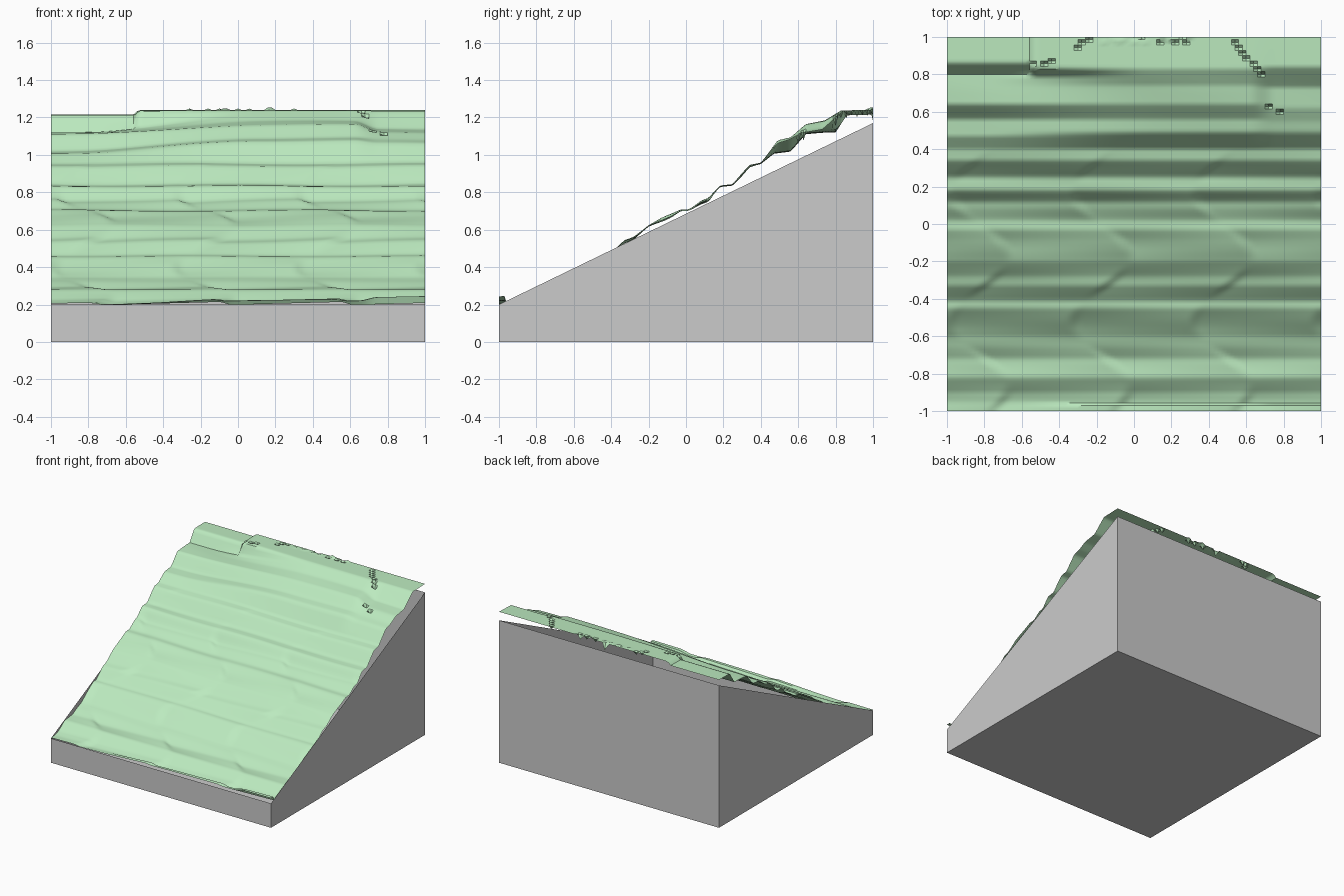
import bpy, bmesh, math, random

if "Cube" in bpy.data.objects:
    bpy.data.objects.remove(bpy.data.objects["Cube"])

random.seed(4)

def add_object(name, bm):
    mesh = bpy.data.meshes.new(name)
    bm.to_mesh(mesh)
    bm.free()
    ob = bpy.data.objects.new(name, mesh)
    bpy.context.collection.objects.link(ob)
    return ob

# Open-topped wedge base: floor and four walls (the terrain closes the top)
bm = bmesh.new()
corners = [(-1, -1, .2), (1, -1, .2), (1, 1, 1.17), (-1, 1, 1.17)]
low = [bm.verts.new((x, y, 0)) for x, y, z in corners]
high = [bm.verts.new(c) for c in corners]
bm.faces.new(low[::-1])
for i in range(4):
    j = (i + 1) % 4
    bm.faces.new((low[i], low[j], high[j], high[i]))
add_object("wedge_base", bm)

# Terrace profiles (y, z): shared lower slope, then left / middle / right tops
LOWER = [(-1, .205), (-.95, .207), (-.9, .225), (-.82, .28), (-.72, .287), (-.66, .32),
         (-.6, .345), (-.55, .38), (-.45, .456), (-.41, .462), (-.33, .535), (-.28, .555),
         (-.2, .62), (-.15, .645), (-.08, .675), (-.03, .702), (.02, .706), (.08, .745),
         (.12, .76), (.18, .832), (.25, .84), (.34, .94), (.4, .955)]
LEFT = LOWER + [(.47, 1.01), (.56, 1.02), (.64, 1.11), (.8, 1.12), (.86, 1.213), (1, 1.215)]
MIDDLE = LOWER + [(.49, 1.075), (.56, 1.09), (.64, 1.16), (.74, 1.18), (.83, 1.238), (1, 1.24)]
RIGHT = LOWER + [(.49, 1.06), (.55, 1.08), (.62, 1.12), (.73, 1.14), (.84, 1.235), (1, 1.24)]

def sample(profile, y):
    for (y0, z0), (y1, z1) in zip(profile, profile[1:]):
        if y <= y1:
            return z0 + (z1 - z0) * (y - y0) / (y1 - y0)
    return profile[-1][1]

def smooth(a, b, v):
    t = min(1, max(0, (v - a) / (b - a)))
    return t * t * (3 - 2 * t)

def height(x, y):
    zl, zm, zr = (sample(p, y) for p in (LEFT, MIDDLE, RIGHT))
    back = smooth(.78, .84, y)
    a = smooth(-.85, .1, x) * (1 - back) + smooth(-.56, -.53, x) * back
    z = zl + (zm - zl) * a
    z += (zr - zm) * smooth(.62, .75, x)
    # staggered blocks on the lower terraces
    saw = ((x + .8 + .15 * math.sin(9 * y)) / .65) % 1
    ramp = saw if saw < .92 else .92 * (1 - (saw - .92) / .08)
    z += .018 * (ramp - .5) * math.sin(15 * y) ** 2 * (1 - smooth(.1, .5, y))
    z += .004 * math.sin(5 * x + 8 * y) * smooth(-.9, -.2, y) * (1 - smooth(.7, .85, y))
    # lifted lip along the front edge
    if y < -.97:
        z += .02 * smooth(-.7, .05, x) + .017 * smooth(.65, .75, x)
    return z

# Terrain sheet
bm = bmesh.new()
NX, NY = 100, 140
grid = []
for j in range(NY + 1):
    y = -1 + 2 * j / NY
    grid.append([bm.verts.new((-1 + 2 * i / NX, y, height(-1 + 2 * i / NX, y)))
                 for i in range(NX + 1)])
for j in range(NY):
    for i in range(NX):
        bm.faces.new((grid[j][i], grid[j][i + 1], grid[j + 1][i + 1], grid[j + 1][i]))

# Small pits and a ragged crest near the back edge
for (x0, y0), (x1, y1), n in [((.54, .97), (.68, .8), 7), ((.72, .63), (.78, .6), 2),
                              ((-.54, .85), (-.44, .87), 3), ((-.3, .95), (-.24, .98), 3)]:
    for k in range(n):
        t = k / (n - 1)
        i = round((x0 + (x1 - x0) * t + 1) * NX / 2)
        j = round((y0 + (y1 - y0) * t + 1) * NY / 2)
        grid[j][i].co.z -= random.uniform(.02, .06)
for i in range(33, 66):
    if random.random() < .5:
        grid[NY - random.randint(0, 2)][i].co.z += random.choice((-.06, -.03, .008, .014))

terrain = add_object("terraced_grass", bm)
grass = bpy.data.materials.new("grass_green")
grass.diffuse_color = (.5, .82, .52, 1)
grass.use_nodes = True
grass.node_tree.nodes["Principled BSDF"].inputs["Base Color"].default_value = grass.diffuse_color
terrain.data.materials.append(grass)
bpy.context.view_layer.objects.active = terrain
terrain.select_set(True)
bpy.ops.object.shade_smooth_by_angle(angle=math.radians(40))
